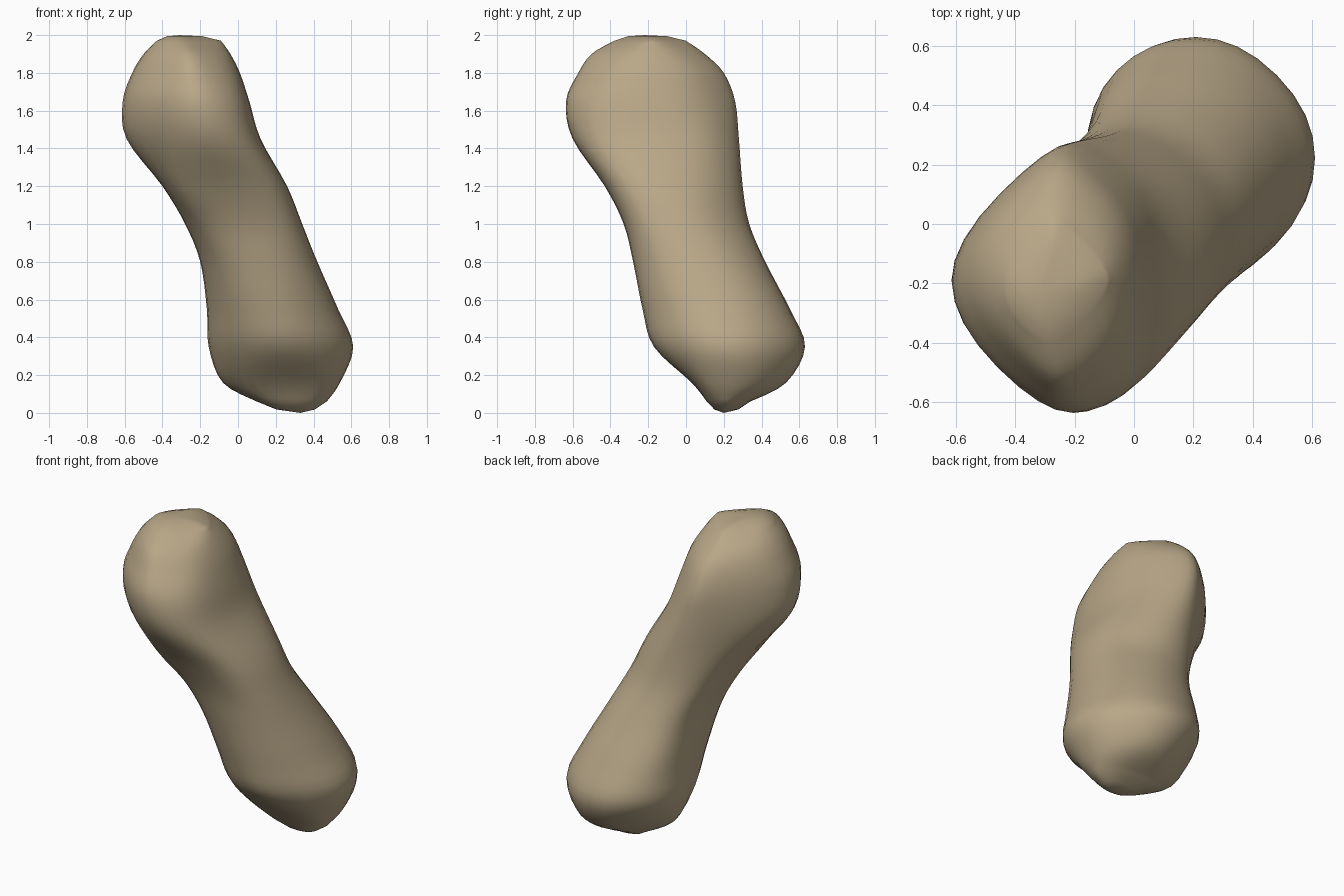
import bpy, bmesh, math
from mathutils import Vector

if "Cube" in bpy.data.objects:
    bpy.data.objects.remove(bpy.data.objects["Cube"])

# Cross-section extents by height, u = (x-y)/sqrt2 and v = (x+y)/sqrt2:
# z, xmin, xmax, ymin, ymax, umin, umax, vmin, vmax
SECTIONS = [
    (0.06, 0.10, 0.47, 0.11, 0.34, -0.15, 0.20, 0.20, 0.51),
    (0.16, -0.08, 0.54, 0.03, 0.53, -0.27, 0.28, 0.07, 0.63),
    (0.35, -0.155, 0.61, -0.17, 0.63, -0.40, 0.38, -0.06, 0.695),
    (0.55, -0.165, 0.53, -0.23, 0.55, -0.385, 0.38, -0.13, 0.61),
    (0.80, -0.20, 0.42, -0.28, 0.42, -0.335, 0.37, -0.22, 0.45),
    (1.00, -0.28, 0.34, -0.33, 0.335, -0.33, 0.37, -0.33, 0.32),
    (1.20, -0.40, 0.26, -0.43, 0.30, -0.35, 0.38, -0.49, 0.235),
    (1.45, -0.59, 0.12, -0.60, 0.28, -0.385, 0.39, -0.63, 0.13),
    (1.65, -0.61, 0.06, -0.635, 0.26, -0.39, 0.365, -0.667, 0.06),
    (1.80, -0.56, 0.01, -0.57, 0.20, -0.36, 0.28, -0.62, 0.0),
    (1.90, -0.50, -0.04, -0.50, 0.10, -0.30, 0.20, -0.57, -0.08),
    (1.97, -0.43, -0.09, -0.38, 0.0, -0.20, 0.09, -0.50, -0.17),
]
STEPS = 4


def ring(sec):
    """Rounded octagon touching the eight extents of one section."""
    z, x0, x1, y0, y1, u0, u1, v0, v1 = sec
    h = [x1, v1, y1, -u0, -x0, -v0, -y0, u1]
    corners = []
    for i in range(8):
        a, b = h[i], h[(i + 1) % 8]
        t = i * math.pi / 4
        d = (b - a * math.cos(math.pi / 4)) / math.sin(math.pi / 4)
        corners.append(Vector((a * math.cos(t) - d * math.sin(t),
                               a * math.sin(t) + d * math.cos(t), z)))
    pts = []
    for i in range(8):
        p, q, r = corners[i - 1], corners[i], corners[(i + 1) % 8]
        a, b = (p + q) / 2, (q + r) / 2
        for k in range(4):
            s = k / 4
            pts.append(a * (1 - s) ** 2 + q * 2 * s * (1 - s) + b * s * s)
    return pts


def spline(p, q, r, s, t):
    return 0.5 * (2 * q + (r - p) * t + (2 * p - 5 * q + 4 * r - s) * t * t
                  + (3 * q - p - 3 * r + s) * t ** 3)


# Loft the sections into one smooth lumpy body
rings = [ring(s) for s in SECTIONS]
N = len(rings[0])
fine = []
for i in range(len(rings) - 1):
    a, b = rings[max(i - 1, 0)], rings[i]
    c, d = rings[i + 1], rings[min(i + 2, len(rings) - 1)]
    for k in range(STEPS):
        fine.append([spline(*p, k / STEPS) for p in zip(a, b, c, d)])
fine.append(rings[-1])

bm = bmesh.new()
loops = [[bm.verts.new(p) for p in r] for r in fine]
for lo, hi in zip(loops, loops[1:]):
    for j in range(N):
        bm.faces.new((lo[j], lo[(j + 1) % N], hi[(j + 1) % N], hi[j]))


# Rounded end caps
def cap(loop, tip, mid_z):
    tip = Vector(tip)
    mid = []
    for v in loop:
        p = v.co.lerp(tip, 0.45)
        p.z = mid_z
        mid.append(bm.verts.new(p))
    end = bm.verts.new(tip)
    for j in range(N):
        k = (j + 1) % N
        bm.faces.new((loop[j], loop[k], mid[k], mid[j]))
        bm.faces.new((mid[j], mid[k], end))


cap(loops[0], (0.33, 0.20, 0.0), 0.018)
cap(loops[-1], (-0.31, -0.22, 2.0), 1.994)
bmesh.ops.recalc_face_normals(bm, faces=bm.faces)

mesh = bpy.data.meshes.new("knobbly_body")
bm.to_mesh(mesh)
bm.free()
body = bpy.data.objects.new("knobbly_body", mesh)
bpy.context.collection.objects.link(body)

mat = bpy.data.materials.new("tan")
mat.diffuse_color = (0.48, 0.386, 0.246, 1)
mat.use_nodes = True
mat.node_tree.nodes["Principled BSDF"].inputs["Base Color"].default_value = mat.diffuse_color
mesh.materials.append(mat)
for f in mesh.polygons:
    f.use_smooth = True
